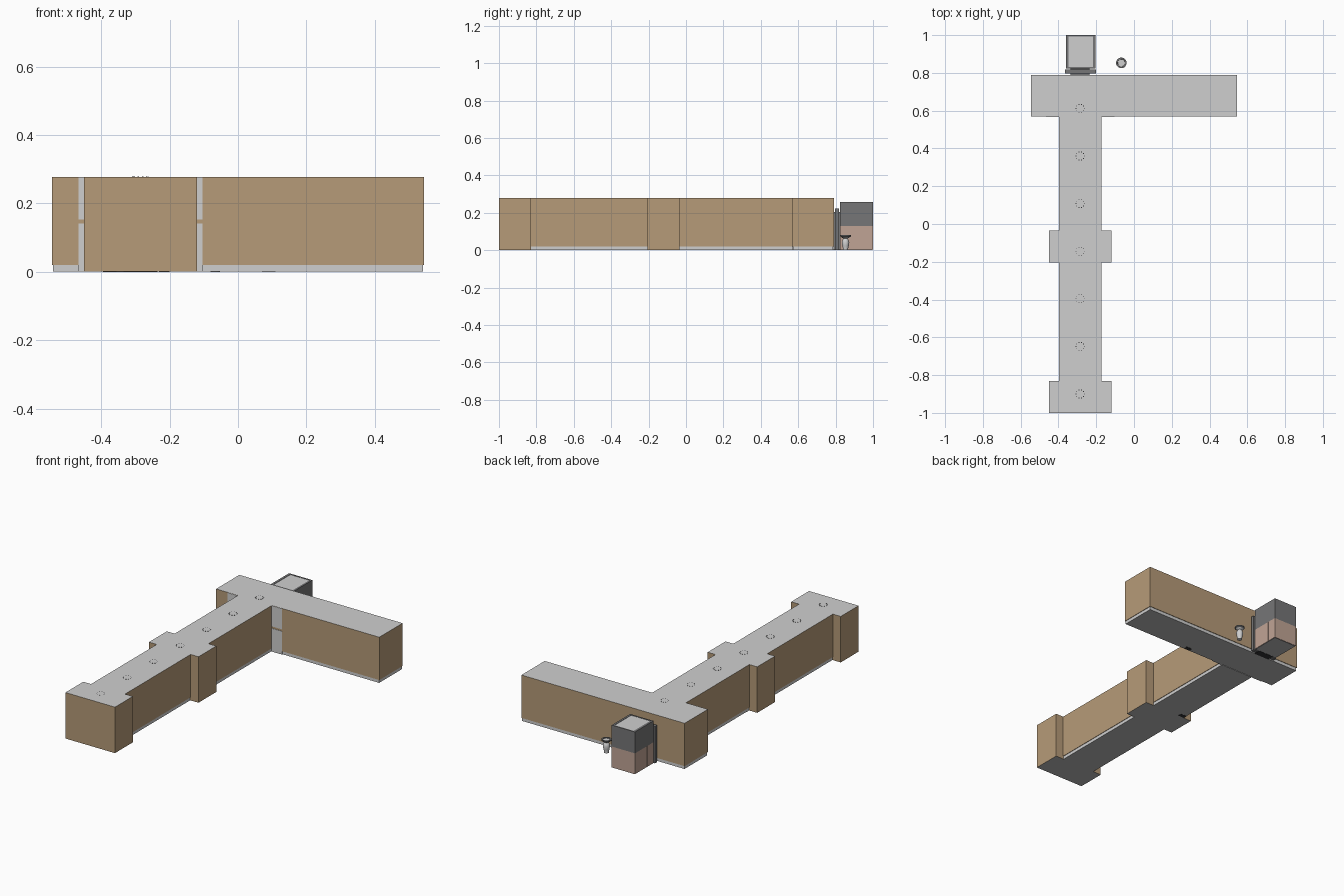
import bpy, bmesh, math
from mathutils import Matrix

cube = bpy.data.objects.get("Cube")
if cube:
    bpy.data.objects.remove(cube, do_unlink=True)


def material(name, rgb):
    lin = [((c / 255 + 0.055) / 1.055) ** 2.4 for c in rgb] + [1.0]
    m = bpy.data.materials.new(name)
    m.use_nodes = True
    m.diffuse_color = lin
    bsdf = m.node_tree.nodes["Principled BSDF"]
    bsdf.inputs["Base Color"].default_value = lin
    bsdf.inputs["Roughness"].default_value = 0.8
    return m


TAN = material("tan wall", (182, 155, 120))
LIGHT = material("light grey", (207, 207, 207))
FLOOR = material("floor grey", (185, 185, 185))
DARK = material("dark metal", (118, 118, 119))
PINK = material("pinkish panel", (192, 164, 149))
BLACK = material("near black", (50, 50, 52))


def finish(name, bm, mats):
    bmesh.ops.recalc_face_normals(bm, faces=bm.faces[:])
    me = bpy.data.meshes.new(name)
    bm.to_mesh(me)
    bm.free()
    for m in mats:
        me.materials.append(m)
    ob = bpy.data.objects.new(name, me)
    bpy.context.collection.objects.link(ob)
    return ob


def box(name, x, y, z, side, top=None, bottom=None):
    """Box from three (low, high) ranges; top and bottom may differ in colour."""
    bm = bmesh.new()
    bmesh.ops.create_cube(bm, size=1)
    for v in bm.verts:
        v.co = [lo + (c + 0.5) * (hi - lo) for c, (lo, hi) in zip(v.co, (x, y, z))]
    bm.normal_update()
    for f in bm.faces:
        f.material_index = 1 if f.normal.z > 0.5 else 2 if f.normal.z < -0.5 else 0
    return finish(name, bm, [side, top or side, bottom or side])


def lathe(name, profile, centre, mats, rule=lambda z: 0, steps=24):
    bm = bmesh.new()
    vs = [bm.verts.new((r, 0, z)) for r, z in profile]
    es = [bm.edges.new(p) for p in zip(vs, vs[1:])]
    bmesh.ops.spin(bm, geom=vs + es, cent=(0, 0, 0), axis=(0, 0, 1),
                   angle=math.tau, steps=steps)
    bmesh.ops.remove_doubles(bm, verts=bm.verts[:], dist=0.0002)
    for f in bm.faces:
        f.material_index = rule(f.calc_center_median())
    ob = finish(name, bm, mats)
    ob.location = centre
    bpy.context.view_layer.objects.active = ob
    ob.select_set(True)
    bpy.ops.object.shade_smooth_by_angle(angle=math.radians(40))
    ob.select_set(False)
    return ob


CX, TOP, SKIRT, INSET = -0.285, 0.278, 0.02, 0.003
HALL = (CX - 0.113, CX + 0.113)
WIDE = (CX - 0.165, CX + 0.165)

# Hall lengths and cross wing: walls above a slightly recessed skirting
for name, xr, yr in (("front_hall", HALL, (-0.83, -0.205)),
                     ("rear_hall", HALL, (-0.035, 0.568)),
                     ("cross_wing", (-0.544, 0.544), (0.568, 0.79))):
    box(name + "_walls", xr, yr, (SKIRT, TOP), TAN, LIGHT, TAN)
    ends = INSET if name == "cross_wing" else 0
    box(name + "_skirting", (xr[0] + INSET, xr[1] - INSET),
        (yr[0] + ends, yr[1] - ends), (0.001, SKIRT), LIGHT, LIGHT, FLOOR)

# Wider lobbies reach the ground with no skirting
for name, yr in (("front_lobby", (-1.0, -0.83)), ("middle_lobby", (-0.205, -0.035))):
    box(name, WIDE, yr, (0.001, TOP), TAN, LIGHT, FLOOR)

# Pale facing beside the hall junction, split by a tan band
for side in (-1, 1):
    xr = sorted((CX + side * 0.113, CX + side * 0.181))
    for part, zr in (("lower", (0.001, 0.141)), ("upper", (0.153, TOP - 0.001))):
        box("junction_facing_" + part, xr, (0.566, 0.572), zr, LIGHT)

# Rings of small dark studs for the ceiling lamps
for i in range(7):
    bm = bmesh.new()
    for k in range(10):
        a = math.tau * k / 10
        m = Matrix.Translation((0.022 * math.cos(a), 0.022 * math.sin(a), 0))
        bmesh.ops.create_cube(bm, size=1, matrix=m @ Matrix.Diagonal((0.004, 0.004, 0.002, 1)))
    ring = finish("ceiling_lamp_ring", bm, [BLACK])
    ring.location = (CX, -0.9 + 0.252 * i, TOP)

# Small dark floor plates
for x, y in ((0.09, 0.585), (-0.375, -0.02)):
    box("floor_plate", (x - 0.02, x + 0.02), (y - 0.012, y + 0.012), (0, 0.003), BLACK)

# Lift car: pink lower half, dark upper half, recessed pale roof
X0, X1, Y0, Y1, MID, CAR = -0.36, -0.205, 0.824, 1.0, 0.128, 0.257
box("car_lower", (X0 + 0.002, X1 - 0.002), (Y0, Y1 - 0.002), (0.001, MID), DARK, DARK, FLOOR)
box("car_upper", (X0, X1), (Y0, Y1), (MID, CAR - 0.004), DARK)
box("car_roof", (X0 + 0.014, X1 - 0.012), (Y0 + 0.008, Y1 - 0.008),
    (CAR - 0.006, CAR - 0.002), LIGHT)
for xr in ((X0, X0 + 0.014), (X1 - 0.012, X1)):
    box("roof_rim_side", xr, (Y0, Y1), (CAR - 0.004, CAR), DARK)
for yr in ((Y0, Y0 + 0.008), (Y1 - 0.008, Y1)):
    box("roof_rim_end", (X0 + 0.014, X1 - 0.012), yr, (CAR - 0.004, CAR), DARK)

# Lower car panels: three on each side and one at the back
width = (Y1 - Y0) / 3
for xr in ((X0, X0 + 0.003), (X1 - 0.003, X1)):
    for k in range(3):
        y = Y0 + k * width
        box("side_panel", xr, (y + 0.0007, y + width - 0.0007), (0.003, MID), PINK)
box("back_panel", (X0, X1), (Y1 - 0.003, Y1), (0.003, MID), PINK)

# Lift door frame, leaves and sill between the wing and the car
for side in (-1, 1):
    jamb = sorted((CX + 0.002 + side * 0.052, CX + 0.002 + side * 0.083))
    box("door_jamb", jamb, (0.797, 0.818), (0, 0.222), DARK)
    leaf = sorted((CX + side * 0.001, CX + side * 0.05))
    box("door_leaf", leaf, (0.803, 0.812), (0.004, 0.19), DARK)
box("door_lintel", (CX - 0.05, CX + 0.054), (0.797, 0.818), (0.19, 0.222), DARK)
box("door_backing", (CX - 0.05, CX + 0.05), (0.788, 0.826), (0.004, 0.205), DARK)
box("door_sill", (CX - 0.05, CX + 0.05), (0.784, 0.826), (0, 0.004), BLACK)

# Pedestal urn with a dark rim and pale filling
lathe("urn",
      [(0, 0), (0.014, 0), (0.013, 0.006), (0.017, 0.022), (0.020, 0.042),
       (0.016, 0.055), (0.011, 0.062), (0.022, 0.069), (0.028, 0.074),
       (0.028, 0.080), (0.020, 0.080), (0.019, 0.076), (0, 0.076)],
      (-0.067, 0.853, 0), [LIGHT, DARK],
      lambda c: 1 if c.z > 0.063 and c.xy.length > 0.0175 else 0)
